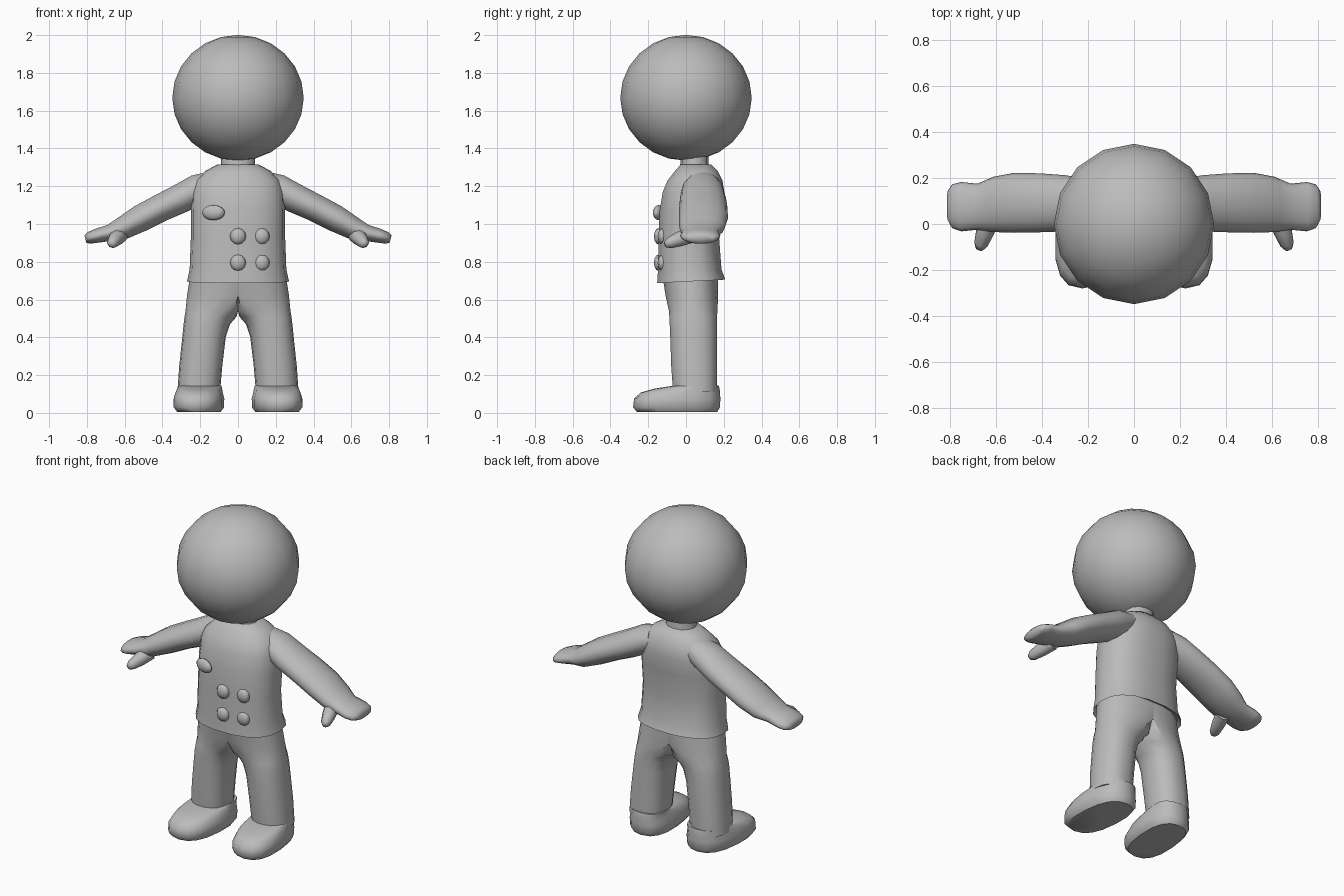
import bpy, bmesh, math
from mathutils import Vector, Matrix

if "Cube" in bpy.data.objects:
    bpy.data.objects.remove(bpy.data.objects["Cube"])

grey = bpy.data.materials.new("plain grey")
grey.diffuse_color = (0.5, 0.5, 0.5, 1)
grey.use_nodes = True
grey.node_tree.nodes["Principled BSDF"].inputs["Base Color"].default_value = grey.diffuse_color


def finish(name, bm, angle=50):
    bmesh.ops.recalc_face_normals(bm, faces=bm.faces)
    mesh = bpy.data.meshes.new(name)
    bm.to_mesh(mesh)
    bm.free()
    mesh.materials.append(grey)
    ob = bpy.data.objects.new(name, mesh)
    bpy.context.collection.objects.link(ob)
    bpy.ops.object.select_all(action='DESELECT')
    ob.select_set(True)
    bpy.context.view_layer.objects.active = ob
    bpy.ops.object.shade_smooth_by_angle(angle=math.radians(angle))
    return ob


def oval(n, rx, ry, power=2):
    """Points of a rounded oval; a higher power is squarer."""
    pts = []
    for i in range(n):
        a = 2 * math.pi * i / n
        c, s = math.cos(a), math.sin(a)
        pts.append((rx * math.copysign(abs(c) ** (2 / power), c),
                    ry * math.copysign(abs(s) ** (2 / power), s)))
    return pts


def loft(name, rings, angle=50):
    bm = bmesh.new()
    rows = [[bm.verts.new(p) for p in ring] for ring in rings]
    n = len(rows[0])
    for a, b in zip(rows, rows[1:]):
        for i in range(n):
            bm.faces.new((a[i], a[(i + 1) % n], b[(i + 1) % n], b[i]))
    bm.faces.new(rows[0])
    bm.faces.new(rows[-1])
    return finish(name, bm, angle)


def flip(rings, side):
    return [[(x * side, y, z) for x, y, z in r] for r in rings]


def upright(sections, n=16, power=2.4):
    """Level rings from (z, centre x, half width, front y, back y)."""
    return [[(cx + x, (f + b) / 2 + y, z) for x, y in oval(n, w, (b - f) / 2, power)]
            for z, cx, w, f, b in sections]


def ball(name, loc, scale, segs=16, rings=12, rot=None):
    bm = bmesh.new()
    bmesh.ops.create_uvsphere(bm, u_segments=segs, v_segments=rings, radius=1)
    m = Matrix.Translation(loc) @ (rot or Matrix()) @ Matrix.Diagonal((*scale, 1))
    bmesh.ops.transform(bm, matrix=m, verts=bm.verts)
    return finish(name, bm, 80)


# head and neck
ball("head", (0, 0, 1.668), (0.348, 0.348, 0.333))
loft("neck", upright([(1.27, 0, 0.1, -0.04, 0.13), (1.32, 0, 0.09, -0.03, 0.12),
                      (1.40, 0, 0.09, -0.03, 0.12)], 12, 2))

# jacket, with a hem that dips at the front
jacket = upright([(0.73, 0, 0.24, -0.12, 0.17), (0.695, 0, 0.27, -0.155, 0.21),
                  (0.76, 0, 0.256, -0.15, 0.19), (0.92, 0, 0.25, -0.148, 0.178),
                  (1.07, 0, 0.25, -0.142, 0.195), (1.17, 0, 0.245, -0.125, 0.205),
                  (1.23, 0, 0.225, -0.10, 0.195), (1.28, 0, 0.175, -0.06, 0.17),
                  (1.315, 0, 0.11, -0.03, 0.135)], 18, 2.4)
jacket[1] = [(x, y, z + 0.05 * y) for x, y, z in jacket[1]]
loft("jacket", jacket)

# trousers: each leg widens to meet the other at the middle
leg = upright([(0.11, 0.208, 0.113, -0.07, 0.165), (0.25, 0.197, 0.114, -0.08, 0.167),
               (0.40, 0.180, 0.115, -0.085, 0.165), (0.47, 0.165, 0.123, -0.088, 0.165),
               (0.51, 0.145, 0.138, -0.09, 0.166), (0.54, 0.11, 0.168, -0.092, 0.168),
               (0.62, 0.03, 0.24, -0.11, 0.172), (0.75, 0, 0.25, -0.13, 0.17)], 18, 2.3)
leg = [[(max(x, 0), y, z) for x, y, z in r] for r in leg]

# shoes, toes turned slightly out
shoe = upright([(0.005, 0.207, 0.115, -0.26, 0.165), (0.03, 0.207, 0.134, -0.28, 0.18),
                (0.075, 0.207, 0.134, -0.275, 0.182), (0.108, 0.207, 0.125, -0.24, 0.18),
                (0.128, 0.207, 0.119, -0.17, 0.178), (0.145, 0.207, 0.112, -0.06, 0.172)],
               16, 2.5)
shoe = [[(x - 0.07 * (y + 0.05), y, z) for x, y, z in r] for r in shoe]

# sleeve running into a mitten: x, z, y, thickness, half depth
arm_path = [(0.13, 1.215, 0.085, 0.07, 0.09), (0.21, 1.185, 0.088, 0.082, 0.11),
            (0.30, 1.137, 0.09, 0.08, 0.122), (0.41, 1.085, 0.092, 0.075, 0.128),
            (0.52, 1.028, 0.092, 0.073, 0.13), (0.61, 0.978, 0.085, 0.062, 0.12),
            (0.68, 0.953, 0.075, 0.045, 0.10), (0.75, 0.937, 0.075, 0.038, 0.107),
            (0.79, 0.926, 0.077, 0.032, 0.095), (0.808, 0.92, 0.08, 0.02, 0.065)]
arm = []
for x, z, y, t, d in arm_path:
    tilt = 0.46 if x < 0.65 else 0.25
    arm.append([(x + v * math.sin(tilt), y + u, z + v * math.cos(tilt))
                for u, v in oval(14, d, t)])

# thumb pointing forward and down
start, end = Vector((0.625, 0.03, 0.945)), Vector((0.672, -0.11, 0.892))
turn = (end - start).to_track_quat('Z', 'Y')
thumb = [[tuple(start.lerp(end, t) + turn @ Vector((u, v, 0))) for u, v in oval(8, r, r)]
         for t, r in ((0, 0.045), (0.45, 0.04), (0.85, 0.03), (1, 0.016))]

for side, word in ((1, "left"), (-1, "right")):
    loft(word + "_leg", flip(leg, side))
    loft(word + "_shoe", flip(shoe, side))
    loft(word + "_arm", flip(arm, side), 70)
    loft(word + "_thumb", flip(thumb, side), 70)

# double row of buttons and a chest badge
for z in (0.795, 0.935):
    for x, y in ((0, -0.146), (0.125, -0.126)):
        ball("button", (x, y, z), (0.043, 0.024, 0.043), 8, 6)
ball("badge", (-0.13, -0.145, 1.06), (0.064, 0.025, 0.04), 10, 8,
     Matrix.Rotation(-0.3, 4, 'Z'))
